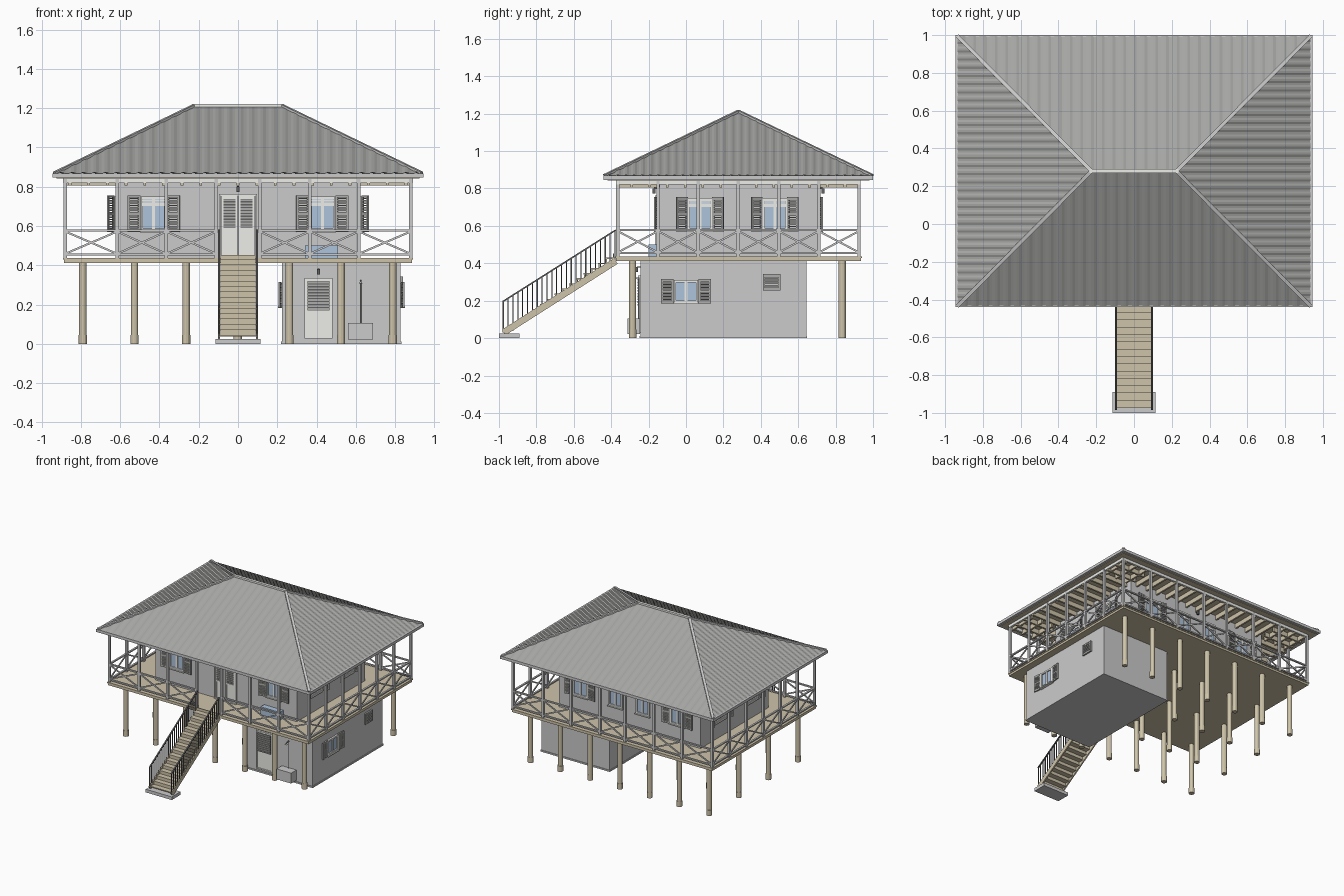
import bpy, bmesh
from math import radians, sin, cos, pi
from mathutils import Vector, Matrix

if "Cube" in bpy.data.objects:
    bpy.data.objects.remove(bpy.data.objects["Cube"])

COL = dict(wood=(.62, .55, .40), wall=(.78, .78, .75), roof=(.38, .38, .37), white=(.85, .85, .82),
           shutter=(.42, .42, .41), glass=(.42, .55, .72), dark=(.12, .12, .12), rail=(.62, .62, .60))
MATS = {}
for k, c in COL.items():
    MATS[k] = bpy.data.materials.new(k)
    MATS[k].diffuse_color = (*c, 1)
parts = {}
I = Matrix.Identity(4)
CY = 0.28                                   # house centre in y


def part(name, mat):
    if name not in parts:
        parts[name] = (bmesh.new(), mat)
    return parts[name][0]


def box(name, mat, x0, x1, y0, y1, z0, z1, M=I):
    S = Matrix.Diagonal((x1 - x0, y1 - y0, z1 - z0, 1))
    T = Matrix.Translation(((x0 + x1) / 2, (y0 + y1) / 2, (z0 + z1) / 2))
    bmesh.ops.create_cube(part(name, mat), size=1, matrix=M @ T @ S)


def beam(name, mat, p, q, w, h, M=I):
    p, q = Vector(p), Vector(q)
    R = (q - p).to_track_quat('Y', 'Z').to_matrix().to_4x4()
    S = Matrix.Diagonal((w, (q - p).length, h, 1))
    bmesh.ops.create_cube(part(name, mat), size=1, matrix=M @ Matrix.Translation((p + q) / 2) @ R @ S)


def cyl(name, mat, x, y, z0, z1, r, n=12, r2=None):
    bmesh.ops.create_cone(part(name, mat), cap_ends=True, segments=n, radius1=r, radius2=r2 or r,
                          depth=z1 - z0, matrix=Matrix.Translation((x, y, (z0 + z1) / 2)))


def face(x, y, deg):
    """Wall frame: local x along the wall, local -y outward."""
    return Matrix.Translation((x, y, 0)) @ Matrix.Rotation(radians(deg), 4, 'Z')


def louvre(name, mat, x0, x1, z0, z1, y, n, M):
    for i in range(n):
        z = z0 + (z1 - z0) * (i + .5) / n
        beam(name, mat, (x0, y, z), (x1, y, z), .010, (z1 - z0) / n * .6,
             M)


def frame(name, mat, x0, x1, z0, z1, y0, y1, t, M):
    box(name, mat, x0, x0 + t, y0, y1, z0, z1, M)
    box(name, mat, x1 - t, x1, y0, y1, z0, z1, M)
    box(name, mat, x0 + t, x1 - t, y0, y1, z0, z0 + t, M)
    box(name, mat, x0 + t, x1 - t, y0, y1, z1 - t, z1, M)


def window(M, w, z0, z1, angle=8, shutters=True, transom=True):
    h = w / 2
    frame('window_frames', 'white', -h, h, z0, z1, -.014, .004, .012, M)
    box('window_sills', 'white', -h - .005, h + .005, -.022, 0, z0 - .008, z0, M)
    box('window_glass', 'glass', -h + .01, h - .01, -.005, 0, z0 + .01, z1 - .01, M)
    box('window_frames', 'white', -.007, .007, -.012, 0, z0, z1, M)
    if transom:
        zt = z1 - (z1 - z0) * .25
        box('window_frames', 'white', -h, h, -.012, 0, zt - .005, zt + .005, M)
        louvre('window_transoms', 'white', -h + .01, h - .01, zt + .005, z1 - .01, -.006, 4, M)
    if shutters:
        for s in (-1, 1):
            H = M @ Matrix.Translation((s * (h + .003), -.006, 0)) @ Matrix.Rotation(-s * radians(angle), 4, 'Z')
            a, b = sorted((0, s * .066))
            frame('shutters', 'shutter', a, b, z0 - .005, z1 + .005, -.007, .003, .010, H)
            box('shutters', 'shutter', a, b, -.007, .003, (z0 + z1) / 2 - .005, (z0 + z1) / 2 + .005, H)
            louvre('shutter_slats', 'shutter', a + .008, b - .008, z0 + .004, z1 - .004, -.002, 14, H)


def lamp(M, z):
    box('wall_lamps', 'dark', -.006, .006, -.02, 0, z + .008, z + .014, M)
    box('wall_lamps', 'dark', -.008, .008, -.03, -.014, z - .016, z + .010, M)


# Stilts: 7 x 4 grid, leaving out those inside the lower room
for i in range(7):
    for j in range(4):
        x, y = -.79 + i * .263, -.285 + j * .3735
        if not (x > .2 and x < .83 and -.2 < y < .65):
            cyl('stilts', 'wood', x, y, .0, .415, .019)
            cyl('stilt_shoes', 'wood', x, y, 0, .045, .021)

# Deck
box('deck', 'wood', -.885, .885, CY - .655, CY + .655, .412, .430)
box('deck_boards', 'wood', -.89, .89, CY - .66, CY + .66, .428, .437)

# Upper house and lower room
box('upper_walls', 'wall', -.625, .625, -.15, .71, .435, .85)
box('lower_room', 'wall', .225, .828, -.243, .643, 0, .412)
box('lower_plinth', 'wall', .22, .833, -.248, .648, 0, .012)

# Openings on the upper house
for x in (-.43, .43):
    window(face(x, -.15, 0), .13, .575, .75)
    window(face(x, .71, 180), .13, .575, .75)
for x in (-.12, .12):
    window(face(x, .71, 180), .12, .575, .75, shutters=False)
for y in (.075, .475):
    for s in (-1, 1):
        window(face(s * .625, y, 90 * s), .13, .575, .75, angle=28)

# Front double door with louvred upper panels
F = face(0, -.15, 0)
frame('door_frame', 'white', -.098, .098, .435, .762, -.016, 0, .010, F)
for s in (-1, 1):
    a, b = sorted((s * .002, s * .087))
    box('front_door', 'white', a, b, -.006, 0, .437, .752, F)
    frame('front_door', 'white', a, b, .437, .752, -.012, -.004, .012, F)
    box('front_door', 'white', a, b, -.012, -.004, .575, .587, F)
    box('door_panels', 'dark', a + .012, b - .012, -.008, -.004, .59, .738, F)
    louvre('door_louvres', 'shutter', a + .012, b - .012, .59, .738, -.010, 10, F)
lamp(F, .79)
lamp(face(0, .71, 180), .79)

# Openings of the lower room
L = face(.41, -.243, 0)
frame('lower_door', 'white', -.072, .072, .028, .335, -.014, 0, .010, L)
box('lower_door', 'white', -.062, .062, -.007, 0, .03, .33, L)
box('lower_door_panel', 'dark', -.055, .055, -.009, -.005, .17, .32, L)
louvre('door_louvres', 'shutter', -.055, .055, .17, .32, -.011, 10, L)
lamp(L, .37)
window(face(.828, 0, 90), .13, .19, .31, 6, transom=False)
window(face(.225, 0, -90), .13, .19, .31, 6, transom=False)
V = face(.828, .458, 90)
frame('vent_window', 'shutter', -.047, .047, .255, .342, -.012, 0, .010, V)
louvre('vent_slats', 'shutter', -.04, .04, .262, .335, -.005, 6, V)

# Outdoor box, shower pipe and deck bench
box('outdoor_box', 'wall', .56, .688, -.312, -.245, .022, .105)
cyl('shower_pipe', 'shutter', .625, -.252, .105, .325, .0035, 8)
beam('shower_pipe', 'shutter', (.625, -.25, .322), (.625, -.285, .318), .006, .006)
cyl('shower_pipe', 'shutter', .625, -.285, .306, .316, .011, 10, .004)
box('deck_bench', 'glass', .34, .51, -.20, -.155, .437, .50)

# Verandah posts and crossed railings
fx = [-.88, -.615, -.365, -.11, .11, .365, .615, .88]
sy = [-.365 + i * .215 for i in range(7)]


def bay(p, q):
    p, q = Vector(p), Vector(q)
    up = lambda v, z: (v.x, v.y, z)
    for z in (.455, .578):
        beam('rails', 'rail', up(p, z), up(q, z), .014, .010)
    beam('rail_crosses', 'rail', up(p, .458), up(q, .572), .007, .010)
    beam('rail_crosses', 'rail', up(p, .572), up(q, .458), .007, .010)


posts = {(x, y) for x in fx for y in (sy[0], sy[-1])} | {(s * .88, y) for s in (-1, 1) for y in sy}
for x, y in sorted(posts):
    box('verandah_posts', 'rail', x - .009, x + .009, y - .009, y + .009, .435, .84)
for i in range(7):
    for y in (sy[0], sy[-1]):
        if not (i == 3 and y < 0):
            bay((fx[i], y, 0), (fx[i + 1], y, 0))
for s in (-1, 1):
    for a, b in zip(sy, sy[1:]):
        bay((s * .88, a, 0), (s * .88, b, 0))

# Verandah beams, ceiling and joists
for y in (sy[0], sy[-1]):
    box('verandah_beams', 'white', -.89, .89, y - .008, y + .008, .82, .842)
for s in (-1, 1):
    box('verandah_beams', 'white', s * .88 - .008, s * .88 + .008, sy[0], sy[-1], .82, .842)
box('ceiling', 'wood', -.925, .925, CY - .70, CY + .70, .842, .850)
for i in range(19):
    x = -.855 + i * .095
    for a, b in ((-.37, -.14), (.70, .93)):
        box('joists', 'wood', x - .007, x + .007, a, b, .806, .842)
for i in range(13):
    y = CY - .57 + i * .095
    for a, b in ((-.885, -.62), (.62, .885)):
        box('joists', 'wood', a, b, y - .007, y + .007, .806, .842)

# Corrugated hip roof: each slope is a ribbed sheet running up to the hips
HX, HY, RX, Z0, Z1 = .935, .715, .225, .866, 1.207


def slope(half, depth, ridge, M):
    bm, n = part('roof_sheets', 'roof'), 66
    prev = None
    for i in range(n * 2 + 1):
        u = -half + half * i / n
        t = min(1, (half - abs(u)) / (half - ridge))
        off = .005 if (i // 2) % 2 else 0
        pair = [bm.verts.new(M @ Vector((u, -depth, Z0 + off))),
                bm.verts.new(M @ Vector((u, -depth * (1 - t), Z0 + (Z1 - Z0) * t + off)))]
        if prev:
            bm.faces.new((prev[0], pair[0], pair[1], prev[1]))
        prev = pair


for k in (0, 180):
    slope(HX, HY, RX, face(0, CY, k))
for s in (-1, 1):
    slope(HY, HX - RX, 0, face(s * RX, CY, 90 * s))
bm = part('roof_sheets', 'roof')
bmesh.ops.remove_doubles(bm, verts=bm.verts[:], dist=.00005)

# Ridge and hip caps, gutters
beam('ridge_cap', 'white', (-RX - .01, CY, Z1 + .006), (RX + .01, CY, Z1 + .006), .022, .014)
for sx in (-1, 1):
    for s in (-1, 1):
        beam('hip_caps', 'rail', (sx * HX, CY + s * HY, Z0 + .004), (sx * RX, CY, Z1 + .006), .020, .012)
    box('gutters', 'rail', sx * .935 - .01, sx * .935 + .01, CY - .72, CY + .72, .846, .868)
    box('gutters', 'rail', -.945, .945, CY + sx * .71 - .01, CY + sx * .71 + .01, .846, .868)

# Stairs: pad, stringers, treads, risers, handrails with balusters
box('stair_pad', 'wall', -.115, .115, -1, -.89, 0, .025)
N, ya, yb, za, zb = 15, -.965, -.385, .045, .430
for i in range(N):
    y, z = ya + (yb - ya) * i / N, za + (zb - za) * i / (N - 1)
    box('stair_treads', 'wood', -.095, .095, y - .008, y + .042, z - .007, z)
    box('stair_risers', 'wood', -.09, .09, y + .034, y + .039, z, z + .021)
for s in (-1, 1):
    x = s * .096
    beam('stringers', 'wood', (x, -.975, .03), (x, -.375, .412), .010, .035)
    beam('handrails', 'dark', (x, -.98, .195), (x, -.375, .578), .010, .008)
    for i in range(24):
        t = i / 23
        y = -.977 + .597 * t
        box('balusters', 'dark', x - .003, x + .003, y - .003, y + .003, .03 + .38 * t, .197 + .38 * t)

# Turn every collected mesh into an object
for name, (bm, mat) in parts.items():
    bmesh.ops.recalc_face_normals(bm, faces=bm.faces[:])
    if name == 'roof_sheets':
        if sum(f.normal.z for f in bm.faces) < 0:
            bmesh.ops.reverse_faces(bm, faces=bm.faces[:])
    me = bpy.data.meshes.new(name)
    bm.to_mesh(me)
    bm.free()
    me.materials.append(MATS[mat])
    bpy.context.collection.objects.link(bpy.data.objects.new(name, me))

for m in bpy.data.materials:
    if m.users and not m.is_grease_pencil:
        m.use_nodes = True
        m.node_tree.nodes["Principled BSDF"].inputs["Base Color"].default_value = m.diffuse_color
